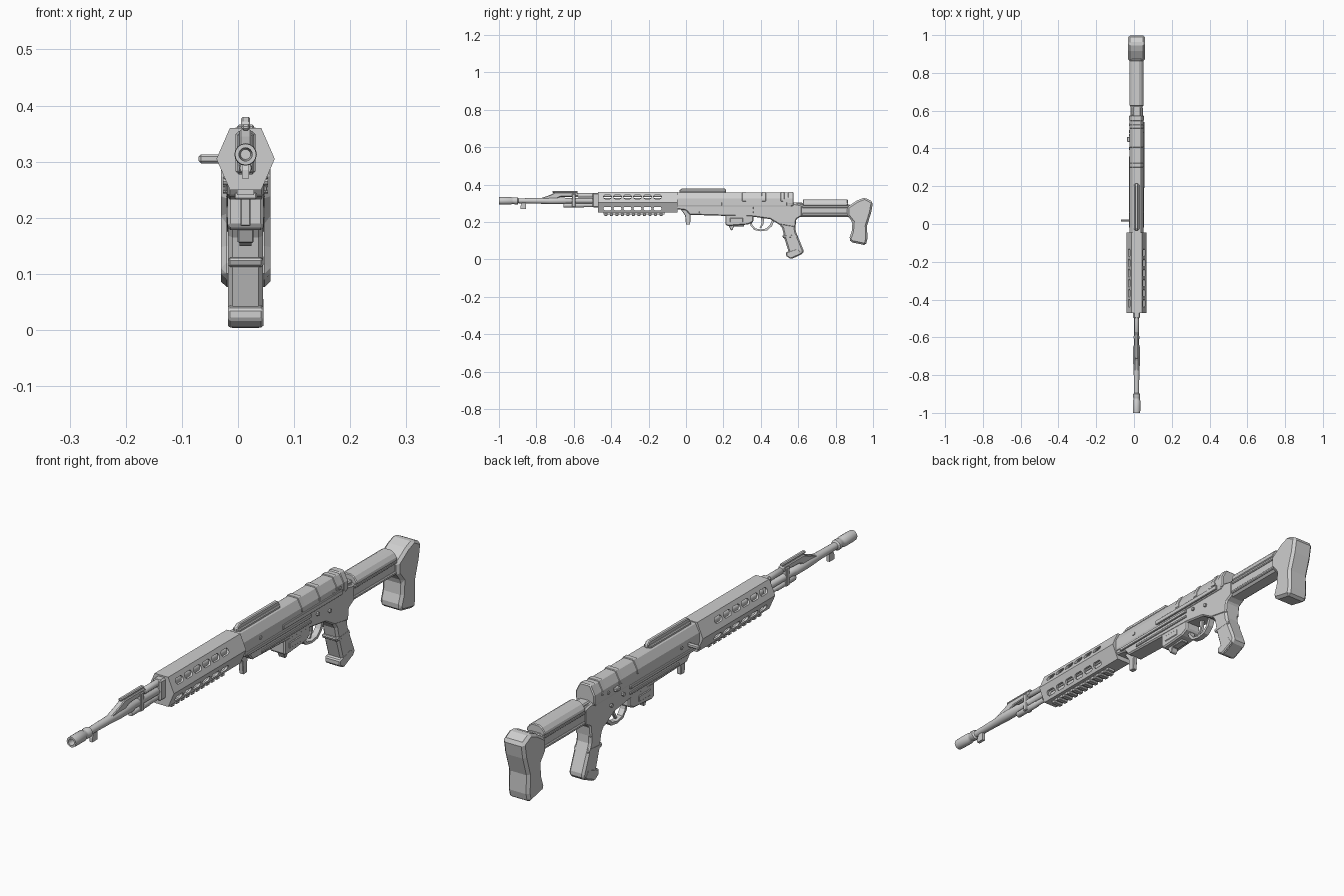
import bpy, bmesh, math

CX = 0.0135   # centre plane of the body
BZ = 0.313    # barrel axis height

grey = bpy.data.materials.new("plain_grey")
grey.diffuse_color = (0.62, 0.62, 0.62, 1)


def finish(name, bm, bevel=0.0, smooth=False):
    bmesh.ops.recalc_face_normals(bm, faces=bm.faces[:])
    me = bpy.data.meshes.new(name)
    bm.to_mesh(me)
    bm.free()
    me.materials.append(grey)
    ob = bpy.data.objects.new(name, me)
    bpy.context.collection.objects.link(ob)
    if bevel:
        m = ob.modifiers.new("bevel", 'BEVEL')
        m.width = bevel
        m.segments = 1
        m.limit_method = 'ANGLE'
        m.angle_limit = math.radians(40)
    if smooth:
        bpy.ops.object.select_all(action='DESELECT')
        ob.select_set(True)
        bpy.context.view_layer.objects.active = ob
        bpy.ops.object.shade_smooth_by_angle(angle=math.radians(35))
    return ob


def extrude(bm, a, b):
    """Closed solid between two matching rings of points."""
    va, vb = [bm.verts.new(p) for p in a], [bm.verts.new(p) for p in b]
    n = len(a)
    bm.faces.new(va)
    bm.faces.new(vb[::-1])
    for i in range(n):
        j = (i + 1) % n
        bm.faces.new((va[i], vb[i], vb[j], va[j]))


def side(name, pts, half, bevel=0.0, cx=CX):
    """Side profile (y, z) extruded across x."""
    bm = bmesh.new()
    extrude(bm, [(cx - half, y, z) for y, z in pts], [(cx + half, y, z) for y, z in pts])
    return finish(name, bm, bevel)


def section(name, halfpts, y0, y1, bevel=0.0):
    """Right half of a cross-section (dx, z), mirrored and extruded along y."""
    ring = [(CX + x, z) for x, z in halfpts] + [(CX - x, z) for x, z in reversed(halfpts)]
    bm = bmesh.new()
    extrude(bm, [(x, y0, z) for x, z in ring], [(x, y1, z) for x, z in ring])
    return finish(name, bm, bevel)


def box(name, half, y0, y1, z0, z1, bevel=0.0, cx=CX):
    return side(name, [(y0, z0), (y1, z0), (y1, z1), (y0, z1)], half, bevel, cx)


def lathe(name, prof, zc, n=16):
    """Turned part along y from (y, radius) points."""
    bm = bmesh.new()
    rings = []
    for y, r in prof:
        rings.append([bm.verts.new((CX + r * math.cos(2 * math.pi * k / n), y,
                                    zc + r * math.sin(2 * math.pi * k / n))) for k in range(n)])
    for a, b in zip(rings, rings[1:]):
        for k in range(n):
            j = (k + 1) % n
            bm.faces.new((a[k], b[k], b[j], a[j]))
    bm.faces.new(rings[0])
    bm.faces.new(rings[-1])
    return finish(name, bm, smooth=True)


def cut(target, cutter):
    m = target.modifiers.new("cut", 'BOOLEAN')
    m.operation = 'DIFFERENCE'
    m.solver = 'EXACT'
    m.object = cutter
    cutter.hide_render = True
    bpy.ops.object.select_all(action='DESELECT')
    target.select_set(True)
    bpy.context.view_layer.objects.active = target
    bpy.ops.object.modifier_apply(modifier=m.name)
    bpy.data.objects.remove(cutter)


# barrel with recessed muzzle
lathe("barrel", [(-0.96, 0.009), (-1.0, 0.012), (-1.0, 0.019), (-0.985, 0.02), (-0.935, 0.02),
                 (-0.93, 0.017), (-0.92, 0.017), (-0.915, 0.019), (-0.90, 0.019), (-0.895, 0.013),
                 (-0.79, 0.015), (-0.73, 0.018), (-0.65, 0.018), (-0.64, 0.014), (-0.05, 0.014)], BZ)
lathe("gas_tube", [(-0.70, 0.009), (-0.58, 0.009), (-0.575, 0.012), (-0.5, 0.012), (-0.45, 0.009), (-0.1, 0.009)], 0.342, 12)
lathe("lower_rod", [(-0.655, 0.010), (-0.65, 0.012), (-0.55, 0.012), (-0.545, 0.010), (-0.1, 0.010)], 0.289, 12)
side("barrel_lug", [(-0.885, 0.27), (-0.855, 0.27), (-0.855, 0.305), (-0.875, 0.305), (-0.885, 0.285)], 0.006)
side("front_sight_block", [(-0.79, 0.322), (-0.725, 0.345), (-0.70, 0.357), (-0.58, 0.357),
                           (-0.575, 0.35), (-0.575, 0.338), (-0.67, 0.335), (-0.70, 0.322)], 0.011, 0.003)
box("front_sight_cap", 0.007, -0.715, -0.58, 0.356, 0.366, 0.003)
box("rod_clamp", 0.015, -0.61, -0.59, 0.28, 0.35, 0.003)
box("collar", 0.018, -0.50, -0.465, 0.277, 0.355, 0.006)

# hollow six-sided handguard with slots
guard = section("handguard", [(0.028, 0.25), (0.052, 0.305), (0.028, 0.36)], -0.47, -0.045)
cut(guard, section("hollow", [(0.022, 0.257), (0.044, 0.305), (0.022, 0.353)], -0.455, -0.06))
bm = bmesh.new()
for i in range(6):
    yc = -0.42 + i * 0.0535
    for zc in (0.334, 0.271):
        ring = []
        for k in range(12):
            a = 2 * math.pi * (k + 0.5) / 12
            ring.append((yc + math.copysign(0.011, math.cos(a)) + 0.0105 * math.cos(a), zc + 0.0105 * math.sin(a)))
        extrude(bm, [(CX - 0.1, y, z) for y, z in ring], [(CX + 0.1, y, z) for y, z in ring])
cut(guard, finish("slot_cutter", bm))

# toothed rail under the handguard
box("lower_rail", 0.015, -0.44, -0.115, 0.241, 0.252)
for i in range(11):
    y = -0.437 + i * 0.0295
    box("rail_tooth", 0.02, y, y + 0.017, 0.233, 0.245, 0.002)

# receiver
section("upper_receiver", [(0.034, 0.28), (0.037, 0.29), (0.037, 0.325), (0.02, 0.357)], -0.05, 0.565, 0.003)
for y in (0.30, 0.405, 0.505):
    section("receiver_band", [(0.0385, 0.31), (0.0385, 0.326), (0.021, 0.36)], y, y + 0.022, 0.002)
section("rear_cap", [(0.035, 0.285), (0.039, 0.30), (0.039, 0.326), (0.021, 0.361)], 0.545, 0.575, 0.004)
side("lower_receiver", [(-0.05, 0.29), (-0.05, 0.268), (0.0, 0.262), (0.02, 0.238), (0.36, 0.228),
                        (0.45, 0.215), (0.50, 0.185), (0.585, 0.17), (0.59, 0.215), (0.62, 0.232),
                        (0.62, 0.29), (0.57, 0.30), (0.55, 0.31)], 0.033, 0.005)
# side ridges, rails, pins
for s in (-1, 1):
    x = CX + s * 0.035
    box("side_rail", 0.004, -0.02, 0.36, 0.268, 0.281, 0.002, x)
    box("side_rib", 0.003, 0.07, 0.36, 0.247, 0.257, 0.002, x)
    for y, z in ((0.06, 0.308), (0.40, 0.265), (0.49, 0.305), (0.525, 0.315), (0.47, 0.25)):
        ring = [(y + 0.007 * math.cos(k * math.pi / 4), z + 0.007 * math.sin(k * math.pi / 4)) for k in range(8)]
        side("pin", ring, 0.005, 0, x)
box("bolt_cover", 0.004, 0.19, 0.54, 0.287, 0.305, 0.002, CX + 0.038)
# charging handle and small side button
box("charging_handle", 0.024, 0.012, 0.025, 0.297, 0.313, 0.004, -0.046)
box("side_button", 0.008, 0.435, 0.46, 0.298, 0.312, 0.003, -0.03)

# top rail
side("top_rail", [(-0.035, 0.355), (0.215, 0.355), (0.215, 0.37), (0.205, 0.38), (-0.02, 0.38), (-0.035, 0.37)], 0.008, 0.003)
box("top_rail_base", 0.015, -0.03, 0.21, 0.352, 0.366, 0.003)

# front lug
side("front_lug", [(0.0, 0.185), (0.022, 0.185), (0.026, 0.26), (-0.03, 0.27), (-0.005, 0.235)], 0.009, 0.002)

# magazine housing, catch, trigger and guard
side("magazine_housing", [(0.21, 0.24), (0.21, 0.185), (0.225, 0.178), (0.33, 0.186), (0.36, 0.20), (0.36, 0.24)], 0.032, 0.005)
side("magazine_catch", [(0.225, 0.185), (0.24, 0.155), (0.25, 0.158), (0.255, 0.175), (0.31, 0.175), (0.31, 0.19)], 0.014, 0.002)
box("housing_plate", 0.0345, 0.235, 0.305, 0.198, 0.222, 0.003)
side("trigger_guard", [(0.335, 0.22), (0.345, 0.18), (0.365, 0.157), (0.40, 0.15), (0.435, 0.155), (0.46, 0.178),
                       (0.475, 0.215), (0.462, 0.215), (0.448, 0.183), (0.43, 0.165), (0.40, 0.159),
                       (0.37, 0.166), (0.355, 0.184), (0.347, 0.22)], 0.011)
side("trigger", [(0.40, 0.225), (0.405, 0.19), (0.393, 0.168), (0.40, 0.165), (0.414, 0.188), (0.418, 0.225)], 0.005)

# pistol grip with raised bands
side("grip", [(0.49, 0.20), (0.515, 0.165), (0.527, 0.11), (0.55, 0.035), (0.545, 0.015), (0.56, 0.0),
              (0.625, 0.03), (0.63, 0.045), (0.587, 0.15), (0.585, 0.20)], 0.031, 0.009)
side("grip_band", [(0.513, 0.128), (0.52, 0.112), (0.60, 0.117), (0.592, 0.135)], 0.0315, 0.004)
side("grip_base_band", [(0.535, 0.038), (0.535, 0.018), (0.56, 0.003), (0.62, 0.03), (0.60, 0.06)], 0.0315, 0.004)

# stock arm with side ridges, cheek rest and butt
side("stock_arm", [(0.57, 0.30), (0.57, 0.24), (0.60, 0.227), (0.88, 0.227), (0.88, 0.293), (0.62, 0.293)], 0.03, 0.008)
for s in (-1, 1):
    for z in (0.235, 0.275):
        box("stock_ridge", 0.004, 0.62, 0.87, z, z + 0.012, 0.003, CX + s * 0.031)
box("rear_neck", 0.021, 0.56, 0.625, 0.285, 0.303, 0.004)
section("cheek_rest", [(0.036, 0.286), (0.038, 0.298), (0.026, 0.314), (0.014, 0.321)], 0.625, 0.865, 0.003)
side("butt", [(0.862, 0.28), (0.915, 0.315), (0.955, 0.331), (1.0, 0.307), (0.99, 0.25), (0.968, 0.18),
              (0.97, 0.11), (0.962, 0.075), (0.88, 0.092), (0.872, 0.11), (0.886, 0.15), (0.89, 0.20),
              (0.862, 0.235)], 0.044, 0.011)
